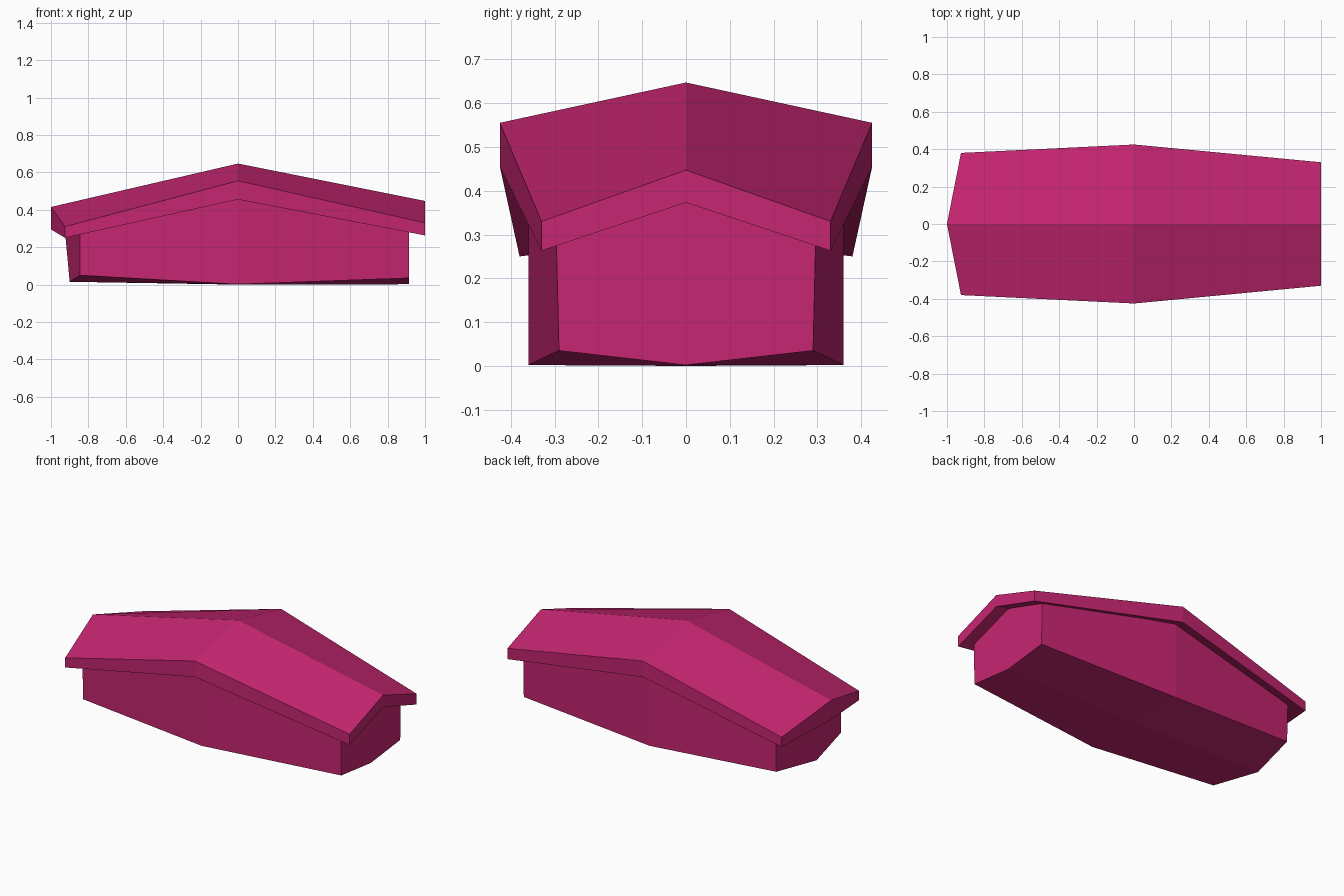
import bpy
import bmesh

cube = bpy.data.objects.get("Cube")
if cube:
    bpy.data.objects.remove(cube, do_unlink=True)

# Single flat colour
magenta = bpy.data.materials.new("magenta")
magenta.use_nodes = True
color = (0.56, 0.019, 0.165, 1)
magenta.diffuse_color = color
bsdf = magenta.node_tree.nodes["Principled BSDF"]
bsdf.inputs["Base Color"].default_value = color
bsdf.inputs["Roughness"].default_value = 0.8


def loft(name, sections):
    """Join mirrored rings of six points along x into a closed shell.
    Section: centre x, side x, half width, then z of the
    top centre, top side, bottom side, bottom centre; optional
    bottom half width and bottom centre x."""
    bm = bmesh.new()
    rings = []
    for xc, xs, w, tc, ts, bs, bc, wb, xb in sections:
        points = [(xc, 0, tc), (xs, w, ts), (xs, wb, bs),
                  (xb, 0, bc), (xs, -wb, bs), (xs, -w, ts)]
        rings.append([bm.verts.new(p) for p in points])
    for a, b in zip(rings, rings[1:]):
        for i in range(6):
            j = (i + 1) % 6
            bm.faces.new((a[i], a[j], b[j], b[i]))
    # Each end is split along the centre line so it can be pointed
    for r in (rings[0], rings[-1]):
        bm.faces.new((r[0], r[1], r[2], r[3]))
        bm.faces.new((r[3], r[4], r[5], r[0]))
    bmesh.ops.recalc_face_normals(bm, faces=bm.faces)
    mesh = bpy.data.meshes.new(name)
    bm.to_mesh(mesh)
    bm.free()
    mesh.materials.append(magenta)
    obj = bpy.data.objects.new(name, mesh)
    bpy.context.collection.objects.link(obj)
    return obj


# Overhanging ridged lid: pointed at one end, flat gable at the other
loft("lid", [
    (-1, -0.925, 0.38, 0.415, 0.31, 0.25, 0.295, 0.38, -1),
    (0, 0, 0.425, 0.647, 0.555, 0.455, 0.56, 0.425, 0),
    (1, 1, 0.33, 0.447, 0.33, 0.263, 0.373, 0.33, 1),
])

# Tapered body, its top tucked inside the lid
loft("body", [
    (-0.932, -0.845, 0.325, 0.36, 0.31, 0.05, 0.015, 0.318, -0.9),
    (0, 0, 0.36, 0.6, 0.51, 0.002, 0, 0.36, 0),
    (0.915, 0.915, 0.297, 0.42, 0.33, 0.035, 0.002, 0.29, 0.915),
])
